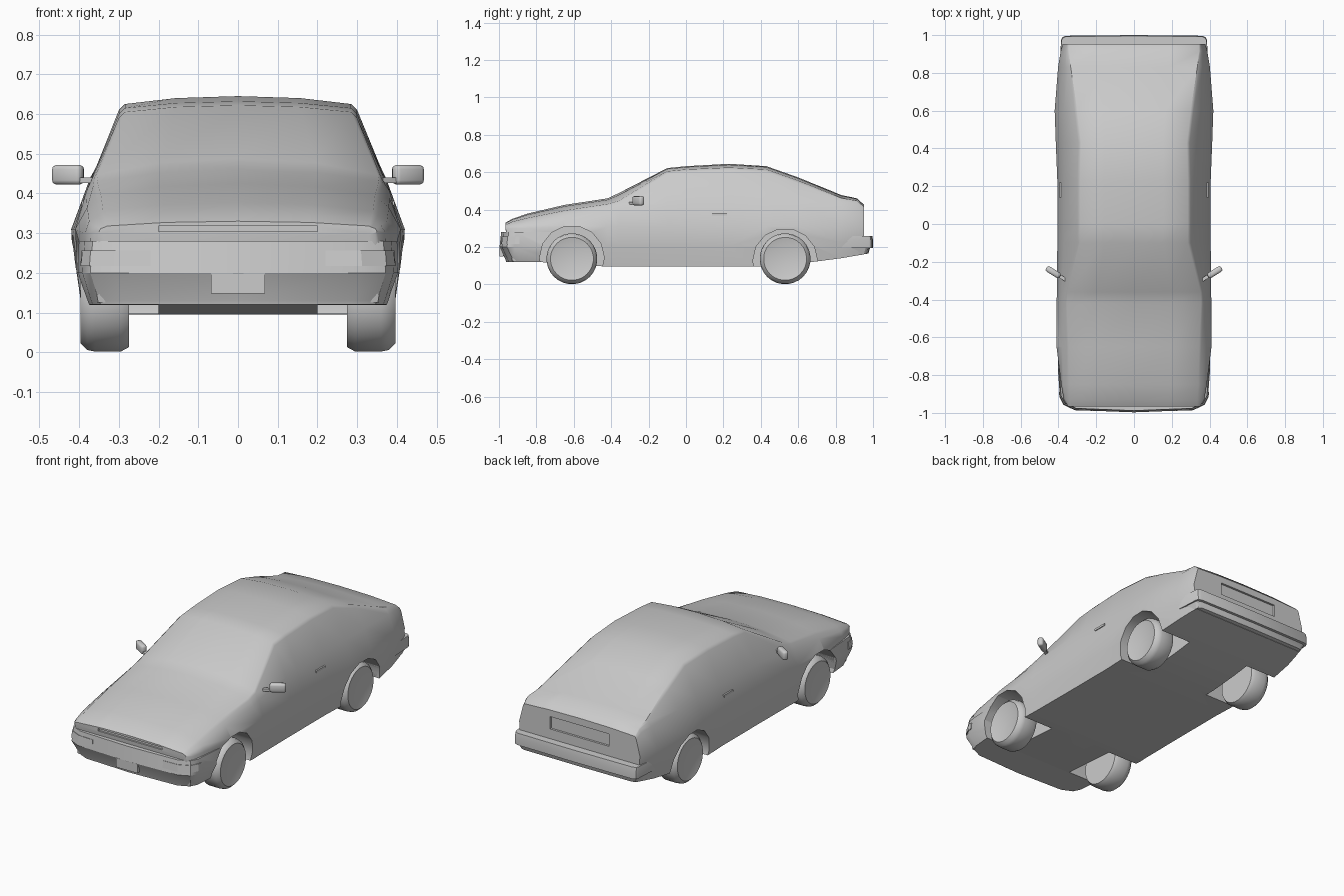
import bpy
import bmesh
from math import cos, sin, pi, radians
from mathutils import Matrix, Vector

default_cube = bpy.data.objects.get("Cube")
if default_cube:
    bpy.data.objects.remove(default_cube, do_unlink=True)

# One plain grey for the whole car
GREY = (0.6, 0.6, 0.6, 1.0)
grey = bpy.data.materials.new("plain_grey")
grey.use_nodes = True
grey.diffuse_color = GREY
grey.node_tree.nodes["Principled BSDF"].inputs["Base Color"].default_value = GREY


def activate(obj):
    bpy.ops.object.select_all(action="DESELECT")
    obj.select_set(True)
    bpy.context.view_layer.objects.active = obj


def make_object(name, bm):
    bmesh.ops.recalc_face_normals(bm, faces=bm.faces)
    mesh = bpy.data.meshes.new(name)
    bm.to_mesh(mesh)
    bm.free()
    mesh.materials.append(grey)
    obj = bpy.data.objects.new(name, mesh)
    bpy.context.collection.objects.link(obj)
    return obj


def smooth(obj, degrees=40):
    activate(obj)
    bpy.ops.object.shade_smooth_by_angle(angle=radians(degrees))


def loft(name, rings):
    """Closed solid through a list of rings with equal point counts."""
    bm = bmesh.new()
    loops = [[bm.verts.new(p) for p in ring] for ring in rings]
    count = len(loops[0])
    for a, b in zip(loops, loops[1:]):
        for i in range(count):
            j = (i + 1) % count
            bm.faces.new((a[i], a[j], b[j], b[i]))
    bm.faces.new(loops[0])
    bm.faces.new(loops[-1])
    return make_object(name, bm)


def mirrored(half):
    """Close a half outline that starts and ends on the centre line."""
    return half + [(-x, y, z) for x, y, z in reversed(half[1:-1])]


def box(name, centre, size, turn=0.0, bevel=0.0):
    bm = bmesh.new()
    matrix = (Matrix.Translation(centre) @ Matrix.Rotation(turn, 4, "Z")
              @ Matrix.Diagonal((*size, 1)))
    bmesh.ops.create_cube(bm, size=1, matrix=matrix)
    if bevel:
        bmesh.ops.bevel(bm, geom=bm.edges[:], offset=bevel, segments=2,
                        profile=0.5, affect="EDGES")
    return make_object(name, bm)


def disc_ring(x, y, z, radius, sides):
    steps = [2 * pi * (i + 0.5) / sides for i in range(sides)]
    return [(x, y + radius * sin(a), z + radius * cos(a)) for a in steps]


def cut(obj, cutter):
    cutter.hide_render = True
    activate(obj)
    mod = obj.modifiers.new("cut", "BOOLEAN")
    mod.operation = "DIFFERENCE"
    mod.solver = "EXACT"
    mod.object = cutter
    bpy.ops.object.modifier_apply(modifier=mod.name)


# Body stations: y, top, roof edge x z, belt x z, shoulder x z, bottom
STATIONS = [
    (-.965, .33, .33, .318, .345, .312, .35, .305, .295),
    (-.93, .35, .335, .335, .36, .32, .372, .30, .125),
    (-.85, .378, .34, .355, .375, .33, .385, .30, .125),
    (-.65, .425, .345, .395, .38, .365, .41, .31, .11),
    (-.42, .46, .355, .43, .382, .39, .41, .31, .095),
    (-.36, .488, .352, .447, .382, .405, .408, .31, .095),
    (-.1, .622, .285, .605, .372, .43, .406, .31, .095),
    (0, .632, .285, .615, .372, .43, .406, .31, .095),
    (.23, .645, .285, .625, .37, .435, .406, .31, .095),
    (.43, .632, .28, .615, .37, .44, .414, .31, .095),
    (.6, .572, .3, .555, .372, .44, .42, .31, .11),
    (.83, .478, .335, .462, .365, .43, .402, .31, .14),
    (.915, .46, .345, .447, .36, .425, .388, .31, .155),
    (.952, .425, .345, .415, .355, .4, .378, .31, .16),
]


def body_ring(y, top, ex, ez, bx, bz, sx, sz, bottom):
    bevel = min(0.015, (bx - ex) / 3)
    half = [
        (0, top), (ex * .55, top - (top - ez) * .25), (ex, ez),
        (ex + bevel, ez - min(bevel, (ez - bz) / 2)), (bx, bz), (sx, sz),
        (sx - .005, (sz + bottom) / 2), (sx - .02, bottom), (0, bottom),
    ]
    return mirrored([(x, y, z) for x, z in half])


body = loft("body", [body_ring(*s) for s in STATIONS])


# Bumpers: stacked plan outlines that wrap around each end
def outline(z, tip, width, back, radius, tilt=0.0):
    s = 1 if tip > 0 else -1
    plan = [
        (0, tip), (width - 2 * radius, tip - s * radius * .3),
        (width - radius / 2, tip - s * radius), (width, tip - s * 2 * radius),
        (width + .02, back), (0, back),
    ]
    return [(x, y, z - tilt * abs(tip - y)) for x, y in plan]


def bumper(name, levels, back, radius):
    return loft(name, [mirrored(outline(z, tip, w, back, radius, tilt))
                       for z, tip, w, tilt in levels])


front_bumper = bumper("front_bumper", [
    (.12, -.962, .366, 0), (.13, -.964, .37, 0),
    (.2, -.997, .392, 0), (.28, -.988, .386, 0)], -.65, .04)
rear_bumper = bumper("rear_bumper", [
    (.195, 1, .384, 0), (.235, 1, .386, 0), (.26, .996, .384, 0)], .6, .012)
rear_valance = bumper("rear_valance", [
    (.165, .975, .362, .14), (.197, .985, .378, 0)], .6, .012)

# Wheel arches cut through body and bumpers
AXLES = {"front": (-.61, .142), "rear": (.53, .126)}
cutters = []
for end, (y, z) in AXLES.items():
    for side in (-1, 1):
        cutter = loft("arch_cutter", [disc_ring(side * x, y, z, .173, 14)
                                      for x in (.2, .6)])
        cutters.append(cutter)
        cut(body, cutter)
        for part in (front_bumper,) if end == "front" else (rear_bumper, rear_valance):
            cut(part, cutter)

# Recesses: rear plate panel and bonnet lip slot
for centre, size in (((0, .955, .35), (.37, .03, .07)),
                     ((0, -.97, .311), (.4, .03, .014))):
    cutter = box("recess_cutter", centre, size)
    cutters.append(cutter)
    cut(body, cutter)
for cutter in cutters:
    bpy.data.objects.remove(cutter, do_unlink=True)
smooth(body)
for part in (front_bumper, rear_bumper, rear_valance):
    smooth(part, 25)

# Number plate on the front bumper
box("front_plate", (0, -.986, .174), (.135, .02, .052))

# Wheels: turned profile of radius and x
TYRE = [(.02, .385), (.085, .39), (.115, .397), (.132, .38),
        (.136, .36), (.136, .295), (.125, .275), (.02, .275)]
for end, (y, _) in AXLES.items():
    for side, label in ((-1, "right"), (1, "left")):
        wheel = loft(f"{end}_{label}_wheel",
                     [disc_ring(side * x, y, .137, r, 28) for r, x in TYRE])
        smooth(wheel)

# Small paired parts
for side, label in ((-1, "right"), (1, "left")):
    # Wraparound front lights
    bm = bmesh.new()
    rows = []
    for z, tip, w in ((.217, -.995, .392), (.256, -.991, .389)):
        path = outline(z, tip, w, -.65, .04)
        points = [(.22, tip + .009, z)] + path[1:4] + [(w + .002, -.89, z)]
        rows.append([bm.verts.new((side * x, y, q)) for x, y, q in points])
    for i in range(len(rows[0]) - 1):
        bm.faces.new((rows[0][i], rows[0][i + 1], rows[1][i + 1], rows[1][i]))
    light = make_object(f"{label}_front_light", bm)
    solid = light.modifiers.new("thickness", "SOLIDIFY")
    solid.thickness = .006
    solid.offset = 0

    # Door mirror on a short stalk
    mirror = box(f"{label}_mirror", (side * .428, -.255, .447),
                 (.085, .032, .05), side * radians(32), .011)
    smooth(mirror, 60)
    box(f"{label}_mirror_stalk", (side * .382, -.283, .433),
        (.05, .018, .014), side * radians(32))

    # Door handle
    box(f"{label}_door_handle", (side * .388, .18, .375), (.012, .08, .012))
